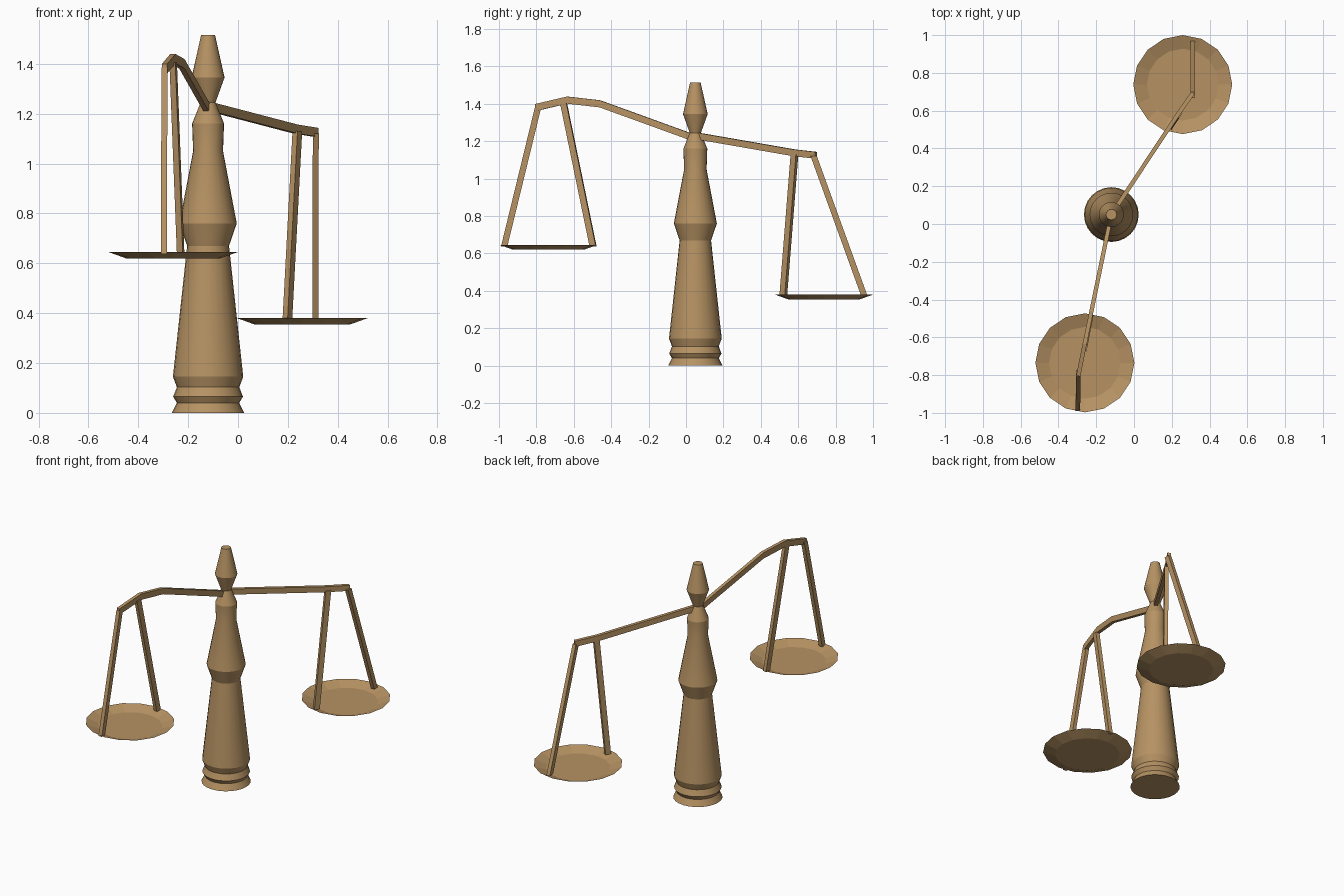
import bpy, bmesh
from math import cos, sin, pi, radians
from mathutils import Vector

if "Cube" in bpy.data.objects:
    bpy.data.objects.remove(bpy.data.objects["Cube"])

wood = bpy.data.materials.new("wood")
wood.diffuse_color = (0.47, 0.29, 0.125, 1)
wood.use_nodes = True
wood.node_tree.nodes["Principled BSDF"].inputs["Base Color"].default_value = wood.diffuse_color


def finish(bm, name, smooth=None):
    bmesh.ops.recalc_face_normals(bm, faces=bm.faces)
    mesh = bpy.data.meshes.new(name)
    bm.to_mesh(mesh)
    bm.free()
    ob = bpy.data.objects.new(name, mesh)
    mesh.materials.append(wood)
    bpy.context.collection.objects.link(ob)
    if smooth:
        bpy.ops.object.select_all(action='DESELECT')
        bpy.context.view_layer.objects.active = ob
        ob.select_set(True)
        bpy.ops.object.shade_smooth_by_angle(angle=radians(smooth))
    return ob


def loft(bm, rings, cap_start=True, cap_end=True):
    """Skin a list of equal-length point rings."""
    vs = [[bm.verts.new(p) for p in r] for r in rings]
    n = len(vs[0])
    for a, b in zip(vs, vs[1:]):
        for i in range(n):
            j = (i + 1) % n
            bm.faces.new((a[i], a[j], b[j], b[i]))
    if cap_start:
        bm.faces.new(vs[0][::-1])
    if cap_end:
        bm.faces.new(vs[-1])


def turned(name, center, profile, sides, cap_end=True, smooth=None):
    """Lathe a radius/height profile around a vertical axis."""
    cx, cy = center
    bm = bmesh.new()
    loft(bm, [[(cx + r * cos(2 * pi * i / sides), cy + r * sin(2 * pi * i / sides), z)
               for i in range(sides)] for r, z in profile], True, cap_end)
    return finish(bm, name, smooth)


def beam(name, path, width, height):
    """Rectangular beam with vertical end sections along a path."""
    d = Vector(path[-1]) - Vector(path[0])
    side = Vector((-d.y, d.x, 0)).normalized() * width / 2
    up = Vector((0, 0, height / 2))
    bm = bmesh.new()
    loft(bm, [[Vector(p) + side * s + up * u for s, u in ((-1, -1), (1, -1), (1, 1), (-1, 1))]
              for p in path])
    return finish(bm, name)


def strut(name, top, bottom, along, depth=0.034, width=0.024):
    """Hanging strut with horizontal end sections."""
    a = Vector((along[0], along[1], 0)).normalized()
    b = Vector((-a.y, a.x, 0)) * width / 2
    a = a * depth / 2
    bm = bmesh.new()
    loft(bm, [[Vector(p) + a * s + b * t for s, t in ((-1, -1), (1, -1), (1, 1), (-1, 1))]
              for p in (bottom, top)])
    return finish(bm, name)


# turned column with ringed foot, bulge and finial
turned("column", (-0.12, 0.05), [
    (0.145, 0), (0.125, 0.04), (0.14, 0.065), (0.125, 0.103), (0.141, 0.145),
    (0.084, 0.67), (0.115, 0.76), (0.06, 1.05), (0.064, 1.16), (0.03, 1.245),
    (0.066, 1.345), (0.028, 1.515)], 24, smooth=20)

# balance arms
beam("raised_arm", [(-0.12, 0.05, 1.215), (-0.225, -0.46, 1.40),
                    (-0.261, -0.635, 1.42), (-0.295, -0.805, 1.38)], 0.022, 0.038)
beam("lowered_arm", [(-0.12, 0.05, 1.23), (0.232, 0.58, 1.138),
                     (0.313, 0.695, 1.125)], 0.022, 0.036)

# struts holding the pans
strut("raised_outer_strut", (-0.295, -0.79, 1.385), (-0.297, -0.972, 0.638), (0, 1))
strut("raised_inner_strut", (-0.26, -0.655, 1.405), (-0.23, -0.497, 0.638), (-0.2, -0.98))
strut("lowered_outer_strut", (0.312, 0.683, 1.12), (0.31, 0.953, 0.374), (0, 1))
strut("lowered_inner_strut", (0.238, 0.58, 1.13), (0.198, 0.52, 0.374), (0.55, 0.83))

# shallow sixteen-sided pans
for name, center, z in (("raised_pan", (-0.26, -0.735), 0.62),
                        ("lowered_pan", (0.258, 0.738), 0.354)):
    turned(name, center, [(0.19, z), (0.262, z + 0.026)], 16, cap_end=False)
